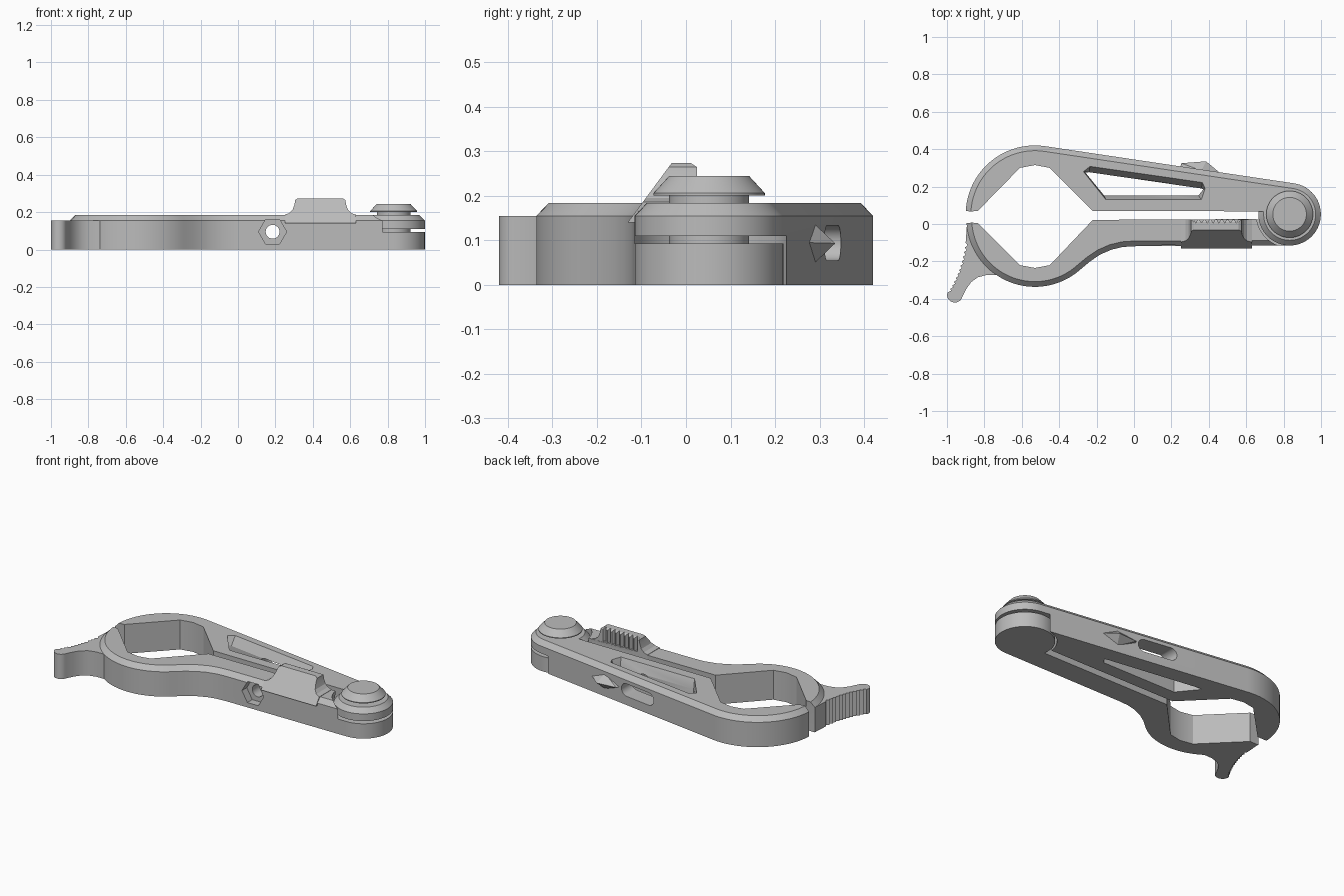
import bpy, bmesh
from math import sin, cos, pi, radians
from mathutils import Vector

if "Cube" in bpy.data.objects:
    bpy.data.objects.remove(bpy.data.objects["Cube"])

grey = bpy.data.materials.new("plain grey")
grey.use_nodes = True
COLOUR = (0.5, 0.5, 0.5, 1)
grey.diffuse_color = COLOUR
grey.node_tree.nodes["Principled BSDF"].inputs["Base Color"].default_value = COLOUR

HEIGHT, SHOULDER, BEVEL = 0.184, 0.155, 0.028
PIVOT, PIVOT_R = (0.832, 0.052), 0.167


def finish(name, bm):
    bmesh.ops.recalc_face_normals(bm, faces=bm.faces)
    mesh = bpy.data.meshes.new(name)
    bm.to_mesh(mesh)
    bm.free()
    mesh.materials.append(grey)
    ob = bpy.data.objects.new(name, mesh)
    bpy.context.collection.objects.link(ob)
    return ob


def loft(name, rings):
    """Closed solid through rings with equal point counts."""
    bm = bmesh.new()
    loops = [[bm.verts.new(p) for p in ring] for ring in rings]
    for a, b in zip(loops, loops[1:]):
        for i in range(len(a)):
            j = (i + 1) % len(a)
            bm.faces.new((a[i], a[j], b[j], b[i]))
    bm.faces.new(loops[0])
    bm.faces.new(loops[-1])
    return finish(name, bm)


def prism(name, pts, z0, z1):
    return loft(name, [[(x, y, z) for x, y in pts] for z in (z0, z1)])


def prism_y(name, pts, y0, y1):
    return loft(name, [[(x, y, z) for x, z in pts] for y in (y0, y1)])


def arc(c, r, a0, a1, n):
    angles = [radians(a0 + (a1 - a0) * i / n) for i in range(n + 1)]
    return [(c[0] + r * cos(a), c[1] + r * sin(a)) for a in angles]


def circle(c, r, n=64):
    return arc(c, r, 0, 360, n)[:-1]


def lathe(name, profile):
    return loft(name, [[(x, y, z) for x, y in circle(PIVOT, r)] for r, z in profile])


def inset(path, side):
    out = []
    for i, p in enumerate(path):
        a, b = Vector(path[max(i - 1, 0)]), Vector(path[min(i + 1, len(path) - 1)])
        d = (b - a).normalized()
        out.append((p[0] - d.y * side * BEVEL, p[1] + d.x * side * BEVEL))
    return out


def arm(name, outer, inner, side):
    """Extruded arm whose outer edge alone is chamfered at the top."""
    levels = [(outer, 0), (outer, SHOULDER), (inset(outer, side), HEIGHT)]
    return loft(name, [[(x, y, z) for x, y in path + inner] for path, z in levels])


def cut(ob, *cutters):
    for c in cutters:
        c.hide_render = True
        mod = ob.modifiers.new("cut", "BOOLEAN")
        mod.operation, mod.solver, mod.object = "DIFFERENCE", "EXACT", c
    bpy.context.view_layer.update()
    deps = bpy.context.evaluated_depsgraph_get()
    mesh = bpy.data.meshes.new_from_object(ob.evaluated_get(deps))
    ob.modifiers.clear()
    ob.data = mesh
    for c in cutters:
        bpy.data.objects.remove(c)


# Upper arm: round jaw, straight tapering back, pivot eye
jaw = (-0.53, 0.05)
outer = arc(jaw, 0.37, 177, 81.3, 32) + arc(PIVOT, PIVOT_R, 81.3, -186, 60)
inner = [(-0.22, 0.07), (-0.45, 0.3), (-0.53, 0.315), (-0.61, 0.3), (-0.835, 0.07)]
upper_arm = arm("upper_arm", outer, inner, -1)

wide = [(-0.27, 0.28), (-0.235, 0.308), (0.365, 0.222), (0.38, 0.19), (0.36, 0.13), (-0.15, 0.13)]
slim = [(-0.26, 0.275), (-0.24, 0.277), (0.36, 0.19), (0.37, 0.185), (0.345, 0.153), (-0.16, 0.153)]
window = loft("window_cutter", [[(x, y, z) for x, y in p] for p, z in
                                ((slim, -0.1), (slim, 0.13), (wide, HEIGHT), (wide, 0.3))])
slot_r = 0.039
slot = arc((0.19, 0.094), slot_r, -90, 90, 16) + arc((0.02, 0.094), slot_r, 90, 270, 16)
hole = circle((0.185, 0.095), 0.037, 32)
cut(upper_arm, window,
    prism_y("slot_cutter", slot, 0.2, 0.5),
    prism_y("hole_cutter", hole, 0.0, 0.2),
    prism("eye_cutter", circle(PIVOT, 0.178), -0.1, 0.11))

# Lower arm: round jaw, curved neck, straight shank, lower pivot eye
jaw = (-0.53, 0.03)
neck = [(-0.235, -0.2), (-0.18, -0.163), (-0.12, -0.137), (-0.06, -0.123), (0, -0.119)]
outer = (arc(jaw, 0.366, 184, 312, 36) + neck + [(0.4, -0.117)]
         + arc(PIVOT, PIVOT_R, -90, 190, 60))
inner = [(-0.22, 0.022), (-0.45, -0.22), (-0.53, -0.235), (-0.61, -0.22), (-0.835, 0.005)]
lower_arm = arm("lower_arm", outer, inner, 1)
cut(lower_arm,
    prism_y("nut_cutter", circle((0.185, 0.095), 0.075, 6), -0.2, -0.07),
    prism_y("bolt_cutter", hole, -0.1, 0.1),
    prism("eye_cutter", circle(PIVOT, 0.178), 0.093, 0.3))

# Thumb lever with a toothed outer edge
teeth = []
start, ctrl, end = Vector((-0.9, -0.1)), Vector((-0.925, -0.26)), Vector((-0.995, -0.365))
for i in range(25):
    t = i / 24
    p = start * (1 - t) ** 2 + ctrl * 2 * t * (1 - t) + end * t * t
    teeth.append((p.x + 0.012 * (i % 2), p.y))
lever = ([(-0.8, -0.05), (-0.893, 0.0)] + teeth + arc((-0.958, -0.378), 0.042, 180, 345, 14)
         + [(-0.895, -0.345), (-0.87, -0.31), (-0.835, -0.285), (-0.79, -0.273),
            (-0.74, -0.272), (-0.7, -0.25)])
prism("thumb_lever", lever, 0, SHOULDER)

# Grip on the shank: flared ends, sloped front, toothed back
half = [(0.25, 0.186), (0.275, 0.195), (0.292, 0.212), (0.302, 0.24), (0.306, 0.265), (0.32, 0.274)]
profile = [(0.25, 0.14)] + half + [(0.88 - x, z) for x, z in reversed(half)] + [(0.63, 0.14)]
grip = prism_y("grip", profile, -0.13, 0.025)
bm = bmesh.new()
bm.from_mesh(grip.data)
for co, no in (((0, -0.116, 0.16), (0, -0.115, 0.085)), ((0, 0.01, 0.274), (0, 1, 1.5))):
    r = bmesh.ops.bisect_plane(bm, geom=bm.verts[:] + bm.edges[:] + bm.faces[:],
                               plane_co=co, plane_no=no, clear_outer=True)
    rim = [e for e in r["geom_cut"] if isinstance(e, bmesh.types.BMEdge)]
    bmesh.ops.contextual_create(bm, geom=rim)
bmesh.ops.recalc_face_normals(bm, faces=bm.faces)
bm.to_mesh(grip.data)
bm.free()
grooves = []
for i in range(8):
    x = 0.33 + i * 0.031
    tri = [(x - 0.014, 0.03), (x + 0.014, 0.03), (x, 0.005)]
    grooves.append(prism("groove_cutter", tri, 0.188, 0.3))
cut(grip, *grooves)

# Pointed nub on the back of the upper arm
bm = bmesh.new()
for p in ((0.24, 0.29, 0.095), (0.47, 0.265, 0.095), (0.36, 0.285, 0.14), (0.36, 0.285, 0.045),
          (0.255, 0.325, 0.095), (0.385, 0.335, 0.093)):
    bm.verts.new(p)
bmesh.ops.convex_hull(bm, input=bm.verts)
finish("back_nub", bm)

# Pivot pin with its tapered head
lathe("pivot_pin", [(0.09, 0.03), (0.09, 0.201), (0.125, 0.201), (0.125, 0.206), (0.09, 0.244)])

for ob in bpy.context.collection.objects:
    if ob.type == "MESH" and grey.name in ob.data.materials:
        bpy.ops.object.select_all(action="DESELECT")
        ob.select_set(True)
        bpy.context.view_layer.objects.active = ob
        bpy.ops.object.shade_smooth_by_angle(angle=radians(25))
